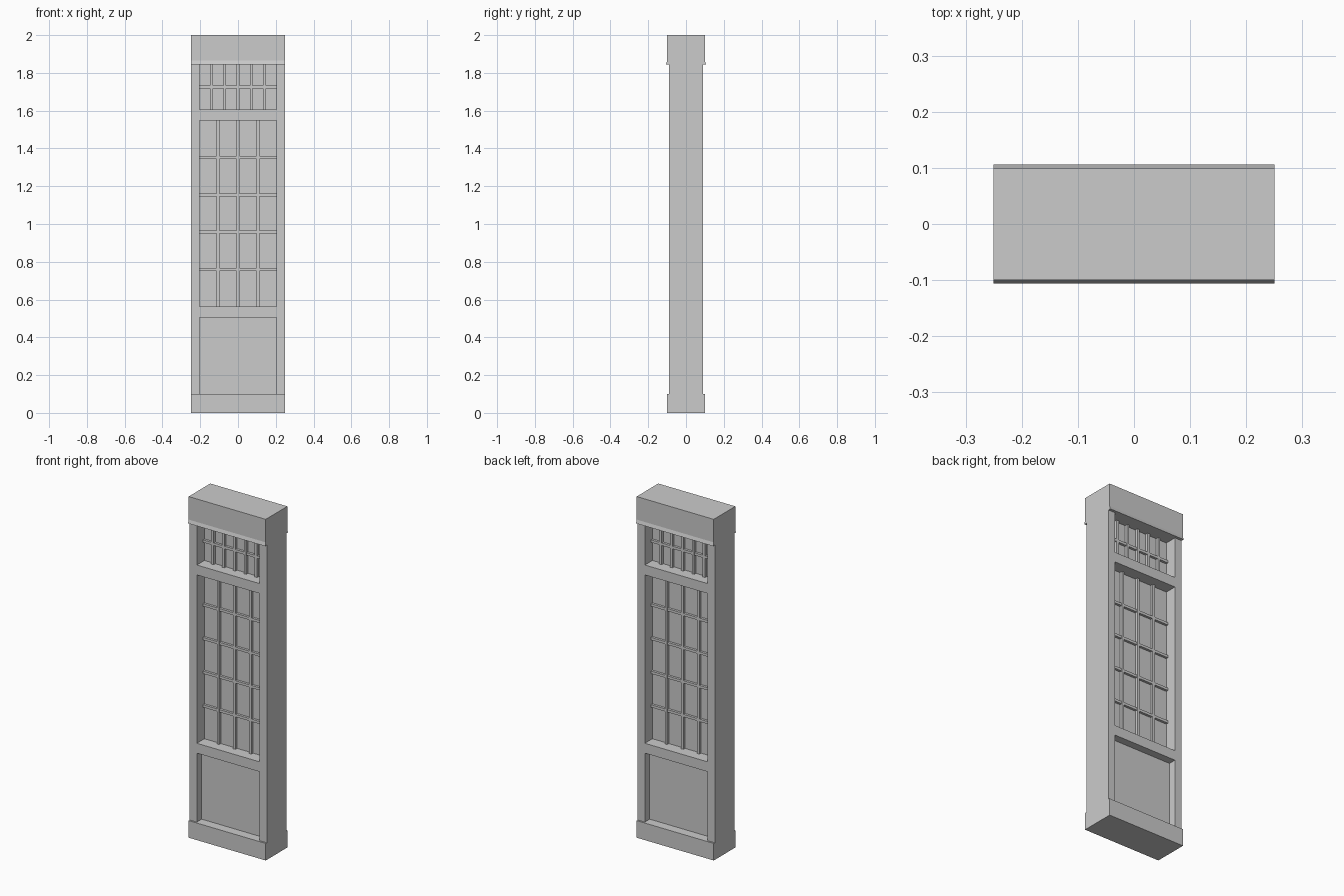
import bpy
import bmesh

cube = bpy.data.objects.get("Cube")
if cube:
    bpy.data.objects.remove(cube, do_unlink=True)

# Single plain grey paint
grey = bpy.data.materials.new("plain grey")
grey.use_nodes = True
colour = (0.6, 0.6, 0.6, 1)
grey.diffuse_color = colour
grey.node_tree.nodes["Principled BSDF"].inputs["Base Color"].default_value = colour


def add_object(name, bm):
    bmesh.ops.recalc_face_normals(bm, faces=bm.faces)
    mesh = bpy.data.meshes.new(name)
    bm.to_mesh(mesh)
    bm.free()
    mesh.materials.append(grey)
    obj = bpy.data.objects.new(name, mesh)
    bpy.context.collection.objects.link(obj)
    return obj


def box(name, x0, x1, z0, z1, depth):
    """Box centred on y = 0, reaching depth to the front and the back."""
    bm = bmesh.new()
    bmesh.ops.create_cube(bm, size=1)
    for v in bm.verts:
        v.co = (x1 if v.co.x > 0 else x0,
                depth if v.co.y > 0 else -depth,
                z1 if v.co.z > 0 else z0)
    return add_object(name, bm)


def extrude_x(name, profile, half_width):
    """Half profile of (y, z) points, mirrored in y and extruded along x."""
    outline = profile + [(-y, z) for y, z in reversed(profile)]
    bm = bmesh.new()
    face = bm.faces.new([bm.verts.new((-half_width, y, z)) for y, z in outline])
    result = bmesh.ops.extrude_face_region(bm, geom=[face])
    moved = [g for g in result["geom"] if isinstance(g, bmesh.types.BMVert)]
    bmesh.ops.translate(bm, verts=moved, vec=(2 * half_width, 0, 0))
    return add_object(name, bm)


OUTER, INNER = 0.25, 0.204
BASE, HEAD = 0.1, 1.845
JAMB, BAR = 0.09, 0.0075

# Frame
box("base", -OUTER, OUTER, 0, BASE, 0.1)
extrude_x("header", [(0.106, HEAD), (0.1, HEAD + 0.02), (0.1, 2)], OUTER)
box("left_jamb", INNER, OUTER, BASE, HEAD, JAMB)
box("right_jamb", -OUTER, -INNER, BASE, HEAD, JAMB)

# Rails and infill
low, high = (0.504, 0.562), (1.549, 1.607)
box("lower_rail", -INNER, INNER, *low, JAMB)
box("upper_rail", -INNER, INNER, *high, JAMB)
box("lower_panel", -INNER, INNER, BASE, low[0], 0.045)
box("main_pane", -INNER, INNER, low[1], high[0], 0.02)
box("transom_pane", -INNER, INNER, high[1], HEAD, 0.02)


def lattice(name, z0, z1, columns, rows, pitch):
    """Glazing bars standing proud on both faces of a pane."""
    for i in range(1, columns):
        x = (i - columns / 2) * pitch
        box(f"{name}_upright_{i}", x - BAR, x + BAR, z0, z1, 0.036)
    for j in range(1, rows):
        z = z0 + (z1 - z0) * j / rows
        box(f"{name}_crossbar_{j}", -INNER, INNER, z - BAR, z + BAR, 0.034)


lattice("main", low[1], high[0], 4, 5, 0.105)
lattice("transom", high[1], HEAD, 6, 2, 0.0705)
